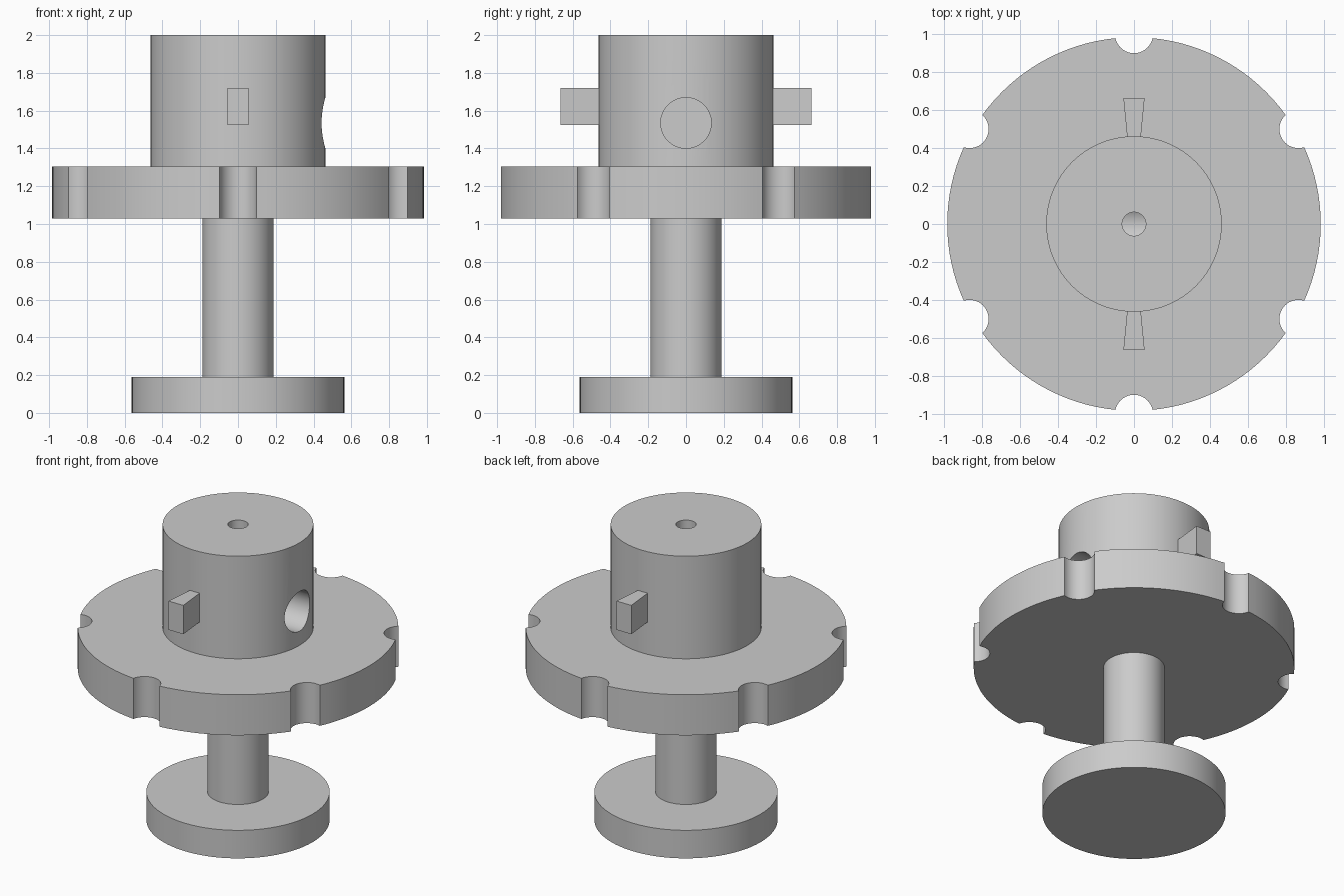
import bpy, bmesh, math
from mathutils import Matrix, Vector

if "Cube" in bpy.data.objects:
    bpy.data.objects.remove(bpy.data.objects["Cube"])

grey = bpy.data.materials.new("plain_grey")
grey.diffuse_color = (0.6, 0.6, 0.6, 1)
grey.use_nodes = True
grey.node_tree.nodes["Principled BSDF"].inputs["Base Color"].default_value = grey.diffuse_color


def prism(name, outline, z0, z1):
    """Extrude a closed xy outline from z0 to z1."""
    bm = bmesh.new()
    base = bm.faces.new([bm.verts.new((x, y, z0)) for x, y in outline])
    top = bmesh.ops.extrude_face_region(bm, geom=[base])["geom"]
    verts = [v for v in top if isinstance(v, bmesh.types.BMVert)]
    bmesh.ops.translate(bm, vec=(0, 0, z1 - z0), verts=verts)
    bmesh.ops.recalc_face_normals(bm, faces=bm.faces)
    mesh = bpy.data.meshes.new(name)
    bm.to_mesh(mesh)
    bm.free()
    mesh.materials.append(grey)
    ob = bpy.data.objects.new(name, mesh)
    bpy.context.collection.objects.link(ob)
    return ob


def circle(r, n=96):
    return [(r * math.cos(2 * math.pi * i / n), r * math.sin(2 * math.pi * i / n))
            for i in range(n)]


def smooth(ob):
    bpy.ops.object.select_all(action='DESELECT')
    ob.select_set(True)
    bpy.context.view_layer.objects.active = ob
    bpy.ops.object.shade_smooth_by_angle(angle=math.radians(30))


def notched_outline(R, d, r, count=6):
    """Circle of radius R bitten by round notches of radius r centred at d."""
    half = math.acos((R * R + d * d - r * r) / (2 * R * d))   # notch half-angle on the rim
    sweep = math.acos((r * r + d * d - R * R) / (2 * r * d))  # notch arc half-angle
    step, pts = 2 * math.pi / count, []
    for k in range(count):
        a = math.pi / 2 + k * step
        c = Vector((d * math.cos(a), d * math.sin(a)))
        for i in range(21):                                   # notch arc
            t = a + math.pi + sweep * (1 - i / 10)
            pts.append((c.x + r * math.cos(t), c.y + r * math.sin(t)))
        for i in range(1, 16):                                # rim up to the next notch
            t = a + half + (step - 2 * half) * i / 16
            pts.append((R * math.cos(t), R * math.sin(t)))
    return pts


# Foot, stem and notched disc
smooth(prism("foot", circle(0.5625), 0, 0.19))
smooth(prism("stem", circle(0.1875), 0.19, 1.03))
smooth(prism("notched_disc", notched_outline(0.984, 1.0, 0.1), 1.03, 1.305))

# Hub with a blind side bore and a small hole down from the top
hub = prism("hub", circle(0.4625), 1.305, 2.0)
side_cutter = prism("side_bore_cutter", circle(0.134, 64), -0.15, 0.7)
side_cutter.data.transform(Matrix.Translation((0, 0, 1.535)) @ Matrix.Rotation(math.pi / 2, 4, 'Y'))
top_cutter = prism("top_hole_cutter", circle(0.0625, 48), 1.55, 2.1)
for cutter in (side_cutter, top_cutter):
    mod = hub.modifiers.new(cutter.name, 'BOOLEAN')
    mod.operation, mod.solver, mod.object = 'DIFFERENCE', 'EXACT', cutter
    bpy.context.view_layer.objects.active = hub
    bpy.ops.object.modifier_apply(modifier=mod.name)
for cutter in (side_cutter, top_cutter):
    bpy.data.objects.remove(cutter)
smooth(hub)

# Flared lugs, front and back
for name, s in (("front_lug", -1), ("back_lug", 1)):
    prism(name, [(-0.034, s * 0.44), (0.034, s * 0.44), (0.056, s * 0.665), (-0.056, s * 0.665)],
          1.525, 1.72)
